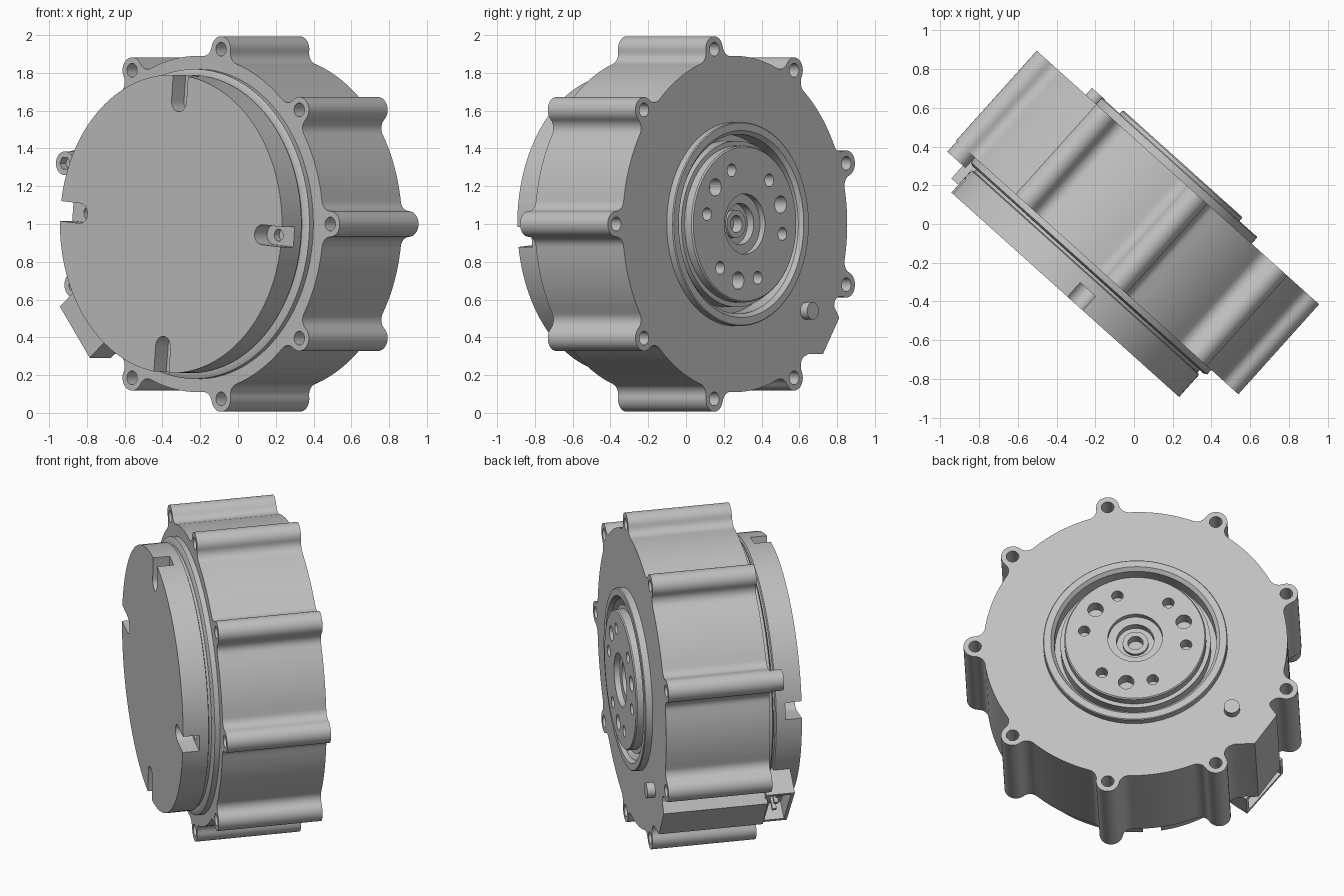
import bpy, bmesh
from math import sin, cos, pi, radians, acos, atan2
from mathutils import Matrix, Vector

cube = bpy.data.objects.get("Cube")
if cube:
    bpy.data.objects.remove(cube, do_unlink=True)

metal = bpy.data.materials.new("grey_metal")
metal.use_nodes = True
grey = (0.53, 0.53, 0.53, 1)
metal.diffuse_color = grey
metal.node_tree.nodes["Principled BSDF"].inputs["Base Color"].default_value = grey

# Local frame: X across the disc, Y up, Z along the shaft towards the cap
side = Vector((0.744, -0.668, 0)).normalized()
up = Vector((0, 0, 1))
shaft = side.cross(up)
FRAME = Matrix((side, up, shaft)).transposed().to_4x4()
FRAME.translation = side * -0.02 + up

BACK, FRONT, CAP = -0.33, 0.294, 0.509
LUGS = [radians(40 * k) for k in range(9)]


def polar(r, a):
    return Vector((r * cos(a), r * sin(a)))


def circle(r, center=(0, 0), n=32):
    return [Vector(center) + polar(r, 2 * pi * i / n) for i in range(n)]


def finish(name, bm):
    bmesh.ops.remove_doubles(bm, verts=bm.verts, dist=1e-5)
    bmesh.ops.recalc_face_normals(bm, faces=bm.faces)
    bm.transform(FRAME)
    mesh = bpy.data.meshes.new(name)
    bm.to_mesh(mesh)
    bm.free()
    mesh.materials.append(metal)
    ob = bpy.data.objects.new(name, mesh)
    bpy.context.collection.objects.link(ob)
    return ob


def prisms(name, parts):
    """Extrude outlines between two depths; parts holds (outline, low, high)."""
    bm = bmesh.new()
    for outline, low, high in parts:
        a = [bm.verts.new((p[0], p[1], low)) for p in outline]
        b = [bm.verts.new((p[0], p[1], high)) for p in outline]
        bm.faces.new(a)
        bm.faces.new(b)
        for i in range(len(a)):
            j = (i + 1) % len(a)
            bm.faces.new((a[i], a[j], b[j], b[i]))
    return finish(name, bm)


def lathe(name, profile, closed=False, n=128):
    """Spin (radius, depth) points around the shaft."""
    bm = bmesh.new()
    vs = [bm.verts.new((r, 0, u)) for r, u in profile]
    edges = [bm.edges.new(pair) for pair in zip(vs, vs[1:])]
    if closed:
        edges.append(bm.edges.new((vs[-1], vs[0])))
    bmesh.ops.spin(bm, geom=vs + edges, cent=(0, 0, 0), axis=(0, 0, 1),
                   angle=2 * pi, steps=n, use_merge=True)
    return finish(name, bm)


def cut(ob, parts):
    cutter = prisms("cutter", parts)
    cutter.hide_render = True
    mod = ob.modifiers.new("cut", "BOOLEAN")
    mod.operation, mod.solver, mod.object = "DIFFERENCE", "EXACT", cutter
    bpy.context.view_layer.objects.active = ob
    bpy.ops.object.modifier_apply(modifier=mod.name)
    bpy.data.objects.remove(cutter, do_unlink=True)


def housing_outline():
    """Round body with filleted screw lugs and one flat-faced bump."""
    R, c, rl, f = 0.89, 0.94, 0.068, 0.06
    alpha = acos(((R + f) ** 2 + c * c - (rl + f) ** 2) / (2 * c * (R + f)))
    F, L = polar(R + f, alpha), Vector((c, 0))
    half = []
    lug_end = atan2((F - L).y, (F - L).x)
    for i in range(9):
        half.append(L + polar(rl, lug_end * i / 8))
    start, end = lug_end + pi, alpha + pi
    for i in range(1, 8):
        half.append(F + polar(f, start + (end - start) * i / 7))
    lug = [Vector((p.x, -p.y)) for p in reversed(half[1:])] + half
    pts = []
    for k, a in enumerate(LUGS):
        pts += [Matrix.Rotation(a, 2) @ p for p in lug]
        if k == 5:
            bump = ((209, 0.9), (211, 0.965), (224.5, 0.98), (230, 0.9))
            pts += [polar(r, radians(d)) for d, r in bump]
        else:
            span = radians(40) - 2 * alpha
            pts += [polar(R, a + alpha + span * i / 12) for i in range(1, 12)]
    return pts


# Housing with blind screw holes at both ends and a rotor well
housing = prisms("housing", [(housing_outline(), BACK, FRONT)])
holes = []
for a in LUGS:
    ring = circle(0.037, polar(0.94, a), 20)
    holes += [(ring, BACK - 0.1, BACK + 0.15), (ring, FRONT - 0.12, FRONT + 0.1)]
cut(housing, holes + [(circle(0.475, n=128), BACK - 0.1, -0.26)])

# Front cap with a groove and seating ring behind it
cap = lathe("front_cap", [(0, 0.27), (0.82, 0.27), (0.82, 0.325), (0.8, 0.335),
                          (0.775, 0.335), (0.775, 0.35), (0.79, 0.355),
                          (0.79, CAP), (0, CAP)])
slots, screw_holes = [], []
for k in range(4):
    turn = Matrix.Rotation(radians(90 * k - 5), 2)
    slot = [Vector((0.9, -0.053)), Vector((0.9, 0.053))]
    slot += [Vector((0.65, 0)) + polar(0.053, pi / 2 + pi * i / 10) for i in range(11)]
    slots.append(([turn @ p for p in slot], 0.41, 0.6))
    screw_holes.append((circle(0.032, turn @ Vector((0.68, 0)), 20), 0.37, 0.5))
cut(cap, slots)
cut(cap, screw_holes)

# Raised ring around the output rotor
collar = lathe("back_collar", [(0.475, -0.3), (0.54, -0.3), (0.54, -0.37), (0.535, -0.375),
                               (0.495, -0.375), (0.475, -0.355)], closed=True)

# Output rotor with stepped hub and three groups of three holes
rotor = lathe("output_rotor", [(0, -0.28), (0.045, -0.28), (0.045, -0.34), (0.075, -0.34),
                               (0.075, -0.32), (0.11, -0.32), (0.11, -0.365), (0.16, -0.365),
                               (0.16, -0.4), (0.408, -0.4), (0.415, -0.393), (0.415, -0.345),
                               (0.44, -0.345), (0.44, -0.25), (0, -0.25)])
bolt_holes = []
for group in (40, 160, 280):
    for offset, r in ((-30, 0.034), (0, 0.046), (30, 0.034)):
        center = polar(0.303, radians(group + offset))
        bolt_holes.append((circle(r, center, 24), -0.5, -0.32))
cut(rotor, bolt_holes)

# Locating pin on the back
pin = prisms("locating_pin", [(circle(0.046, (-0.565, -0.46)), -0.378, -0.3)])

# Screw stub with a hexagonal socket on one lug
stub_at = polar(0.94, LUGS[4])
stub = prisms("screw_stub", [(circle(0.063, stub_at), FRONT - 0.01, 0.366)])
cut(stub, [(circle(0.036, stub_at, 6), 0.32, 0.4)])

# Cable socket, open outwards, with two contact pins
turn = Matrix.Rotation(radians(218), 2)


def block(r0, r1, w0, w1):
    return [turn @ Vector(p) for p in ((r0, w0), (r1, w0), (r1, w1), (r0, w1))]


socket = prisms("cable_socket", [(block(0.74, 0.93, -0.172, 0.172), FRONT - 0.01, 0.455)])
cut(socket, [(block(0.82, 1, -0.15, 0.15), 0.315, 0.435)])
contacts = prisms("socket_contacts", [(block(0.81, 0.9, w - 0.012, w + 0.012), 0.36, 0.385)
                                      for w in (-0.08, 0, 0.08)])

# Smooth the round walls and keep machined edges sharp
for ob in (housing, cap, collar, rotor, pin, stub, socket, contacts):
    bpy.ops.object.select_all(action="DESELECT")
    ob.select_set(True)
    bpy.context.view_layer.objects.active = ob
    bpy.ops.object.shade_smooth_by_angle(angle=radians(30))
